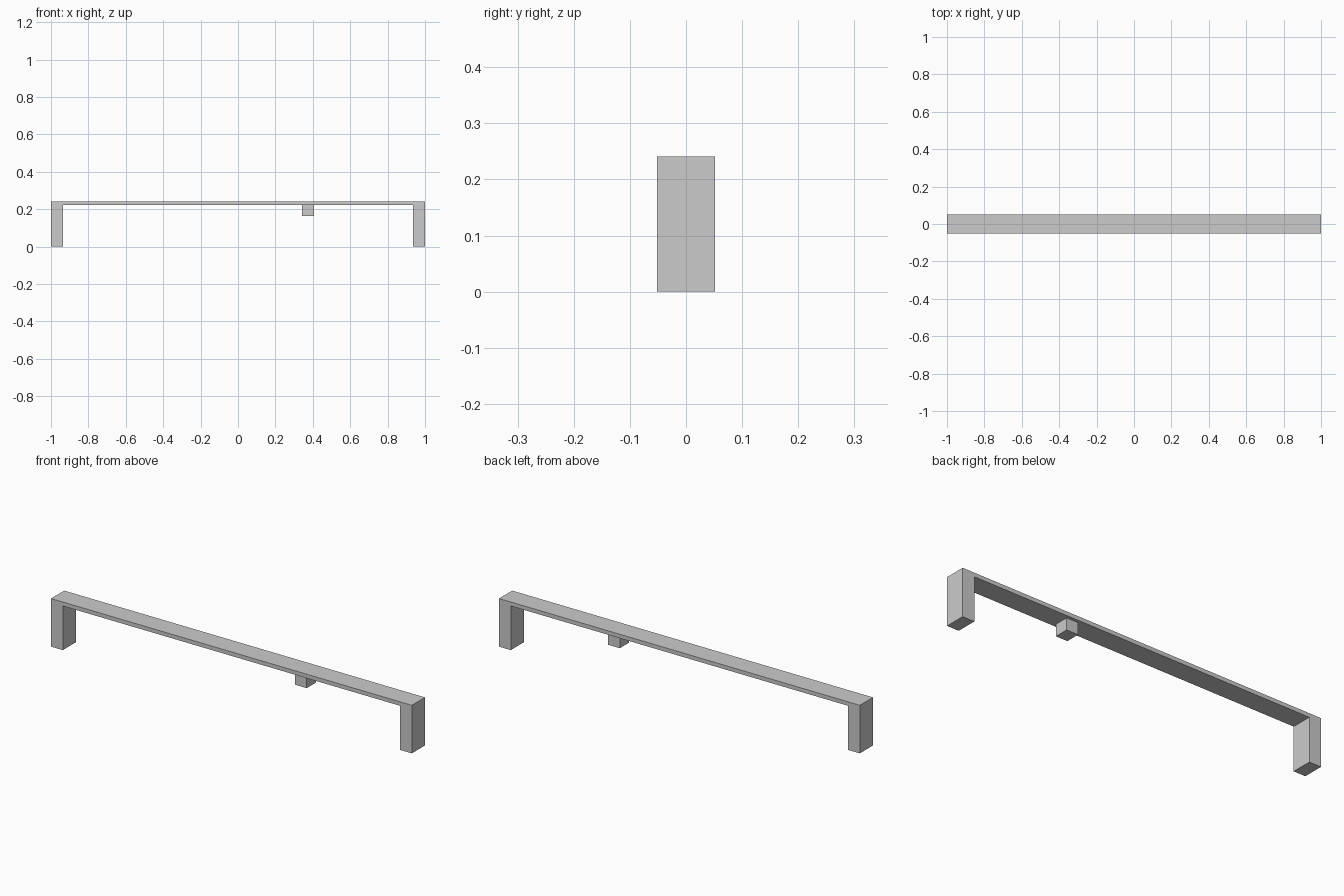
import bpy

if "Cube" in bpy.data.objects:
    bpy.data.objects.remove(bpy.data.objects["Cube"])


def box(name, x, y, z):
    """Axis-aligned box from (min, max) ranges."""
    spans = (x, y, z)
    bpy.ops.mesh.primitive_cube_add(size=1, location=[(a + b) / 2 for a, b in spans])
    ob = bpy.context.object
    ob.name = name
    ob.scale = [b - a for a, b in spans]
    bpy.ops.object.transform_apply(location=False, rotation=False, scale=True)
    return ob


HALF_DEPTH = 0.052
TOP, UNDERSIDE = 0.241, 0.221
LEG_WIDTH = 0.065

# Long flat plank
box("plank", (-1, 1), (-HALF_DEPTH, HALF_DEPTH), (UNDERSIDE, TOP))

# End legs, flush with the plank
for name, side in (("left_leg", -1), ("right_leg", 1)):
    xs = sorted((side, side * (1 - LEG_WIDTH)))
    box(name, xs, (-HALF_DEPTH, HALF_DEPTH), (0, UNDERSIDE))

# Small block hanging under the plank
box("hanging_block", (0.342, 0.406), (-0.036, 0.036), (0.162, UNDERSIDE))
